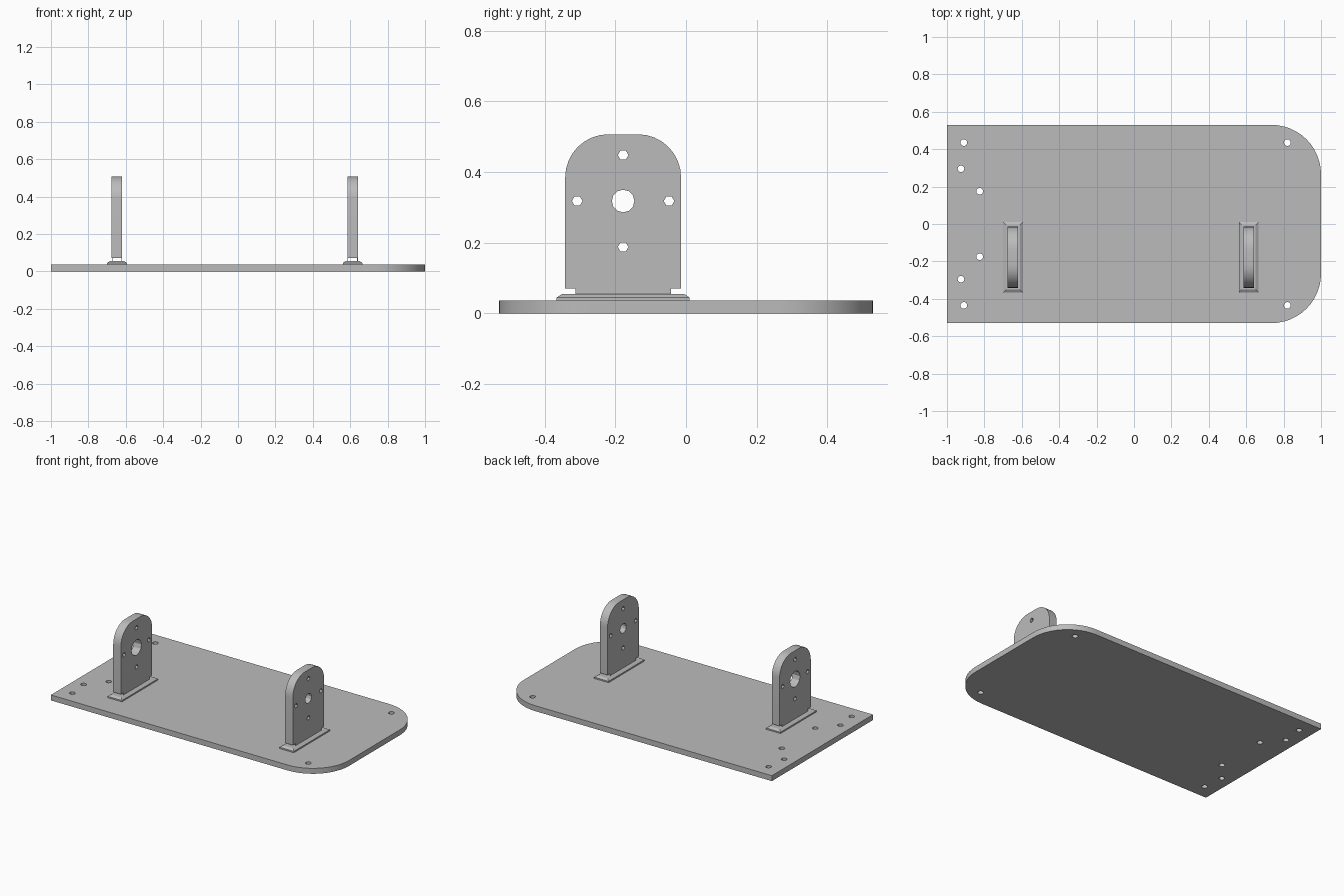
import bpy
import bmesh
from math import cos, sin, pi

cube = bpy.data.objects.get("Cube")
if cube:
    bpy.data.objects.remove(cube, do_unlink=True)

GREY = (0.5, 0.5, 0.5, 1.0)
mat = bpy.data.materials.new("plain grey")
mat.use_nodes = True
mat.diffuse_color = GREY
mat.node_tree.nodes["Principled BSDF"].inputs["Base Color"].default_value = GREY


def arc(cx, cy, r, start, end, steps):
    """Points along an arc, both ends included."""
    return [(cx + r * cos(start + (end - start) * i / steps),
             cy + r * sin(start + (end - start) * i / steps)) for i in range(steps + 1)]


def circle(cx, cy, r, sides):
    return arc(cx, cy, r, 0, 2 * pi, sides)[:-1]


def add_object(name, mesh):
    mesh.materials.clear()
    mesh.materials.append(mat)
    obj = bpy.data.objects.new(name, mesh)
    bpy.context.collection.objects.link(obj)
    return obj


def sheet(name, loops, thickness):
    """Flat sheet centred on its own plane; the first loop is the outline, the rest are holes."""
    curve = bpy.data.curves.new(name, "CURVE")
    curve.dimensions = "2D"
    curve.fill_mode = "BOTH"
    curve.extrude = thickness / 2
    for loop in loops:
        spline = curve.splines.new("POLY")
        spline.points.add(len(loop) - 1)
        for point, (x, y) in zip(spline.points, loop):
            point.co = (x, y, 0, 1)
        spline.use_cyclic_u = True
    helper = bpy.data.objects.new(name + " outline", curve)
    bpy.context.collection.objects.link(helper)
    graph = bpy.context.evaluated_depsgraph_get()
    mesh = bpy.data.meshes.new_from_object(helper.evaluated_get(graph))
    bpy.data.objects.remove(helper, do_unlink=True)
    # Weld the caps to the walls
    bm = bmesh.new()
    bm.from_mesh(mesh)
    bmesh.ops.remove_doubles(bm, verts=bm.verts, dist=0.0001)
    bmesh.ops.recalc_face_normals(bm, faces=bm.faces)
    bm.to_mesh(mesh)
    bm.free()
    obj = add_object(name, mesh)
    bpy.ops.object.select_all(action="DESELECT")
    obj.select_set(True)
    bpy.context.view_layer.objects.active = obj
    bpy.ops.object.shade_smooth_by_angle(angle=0.5)
    return obj


def block(name, center, size, taper=0.0):
    """Box whose top edge is drawn in by the taper on every side."""
    bm = bmesh.new()
    bmesh.ops.create_cube(bm, size=1)
    for v in bm.verts:
        inset = taper if v.co.z > 0 else 0
        v.co = [c + p * (s - d) for c, p, s, d in
                zip(center, v.co, size, (2 * inset, 2 * inset, 0))]
    mesh = bpy.data.meshes.new(name)
    bm.to_mesh(mesh)
    bm.free()
    return add_object(name, mesh)


# Base plate, rounded at one end, with mounting holes
PLATE = 0.036
HALF = 0.53
R = 0.265
outline = ([(-1, -HALF)] + arc(1 - R, R - HALF, R, -pi / 2, 0, 12)
           + arc(1 - R, HALF - R, R, 0, pi / 2, 12) + [(-1, HALF)])
holes = [circle(x, side * y, 0.018, 12) for side in (-1, 1)
         for x, y in ((-0.91, 0.435), (-0.925, 0.295), (-0.825, 0.175), (0.82, 0.435))]
plate = sheet("base_plate", [outline] + holes, PLATE)
plate.location.z = PLATE / 2

# Two upright brackets, each on a sloped foot
CY = -0.178
AXLE = 0.318
W = 0.164
BOTTOM, TOP = 0.07, 0.507
CORNER = 0.122
THICK = 0.056
for label, x, bore in (("right", -0.647, 0.052), ("left", 0.613, 0.032)):
    shape = ([(-W, BOTTOM), (W, BOTTOM)]
             + arc(W - CORNER, TOP - CORNER, CORNER, 0, pi / 2, 8)
             + arc(CORNER - W, TOP - CORNER, CORNER, pi / 2, pi, 8))
    bolts = [circle(0.13 * cos(a), AXLE + 0.13 * sin(a), 0.015, 6)
             for a in (0, pi / 2, pi, 3 * pi / 2)]
    post = sheet(label + "_bracket", [shape, circle(0, AXLE, bore, 12)] + bolts, THICK)
    post.rotation_euler = (pi / 2, 0, pi / 2)
    post.location = (x, CY, 0)

    # Foot: low skirt and sloped top
    block(label + "_foot_skirt", (x, CY, 0.04), (0.105, 0.376, 0.01))
    block(label + "_foot", (x, CY, 0.05), (0.105, 0.376, 0.01), 0.015)

    # Thin webs joining the bracket sides to the foot
    for side in (-1, 1):
        block(label + "_web", (x + side * (THICK / 2 - 0.002), CY, 0.0625),
              (0.003, 0.27, 0.017))
